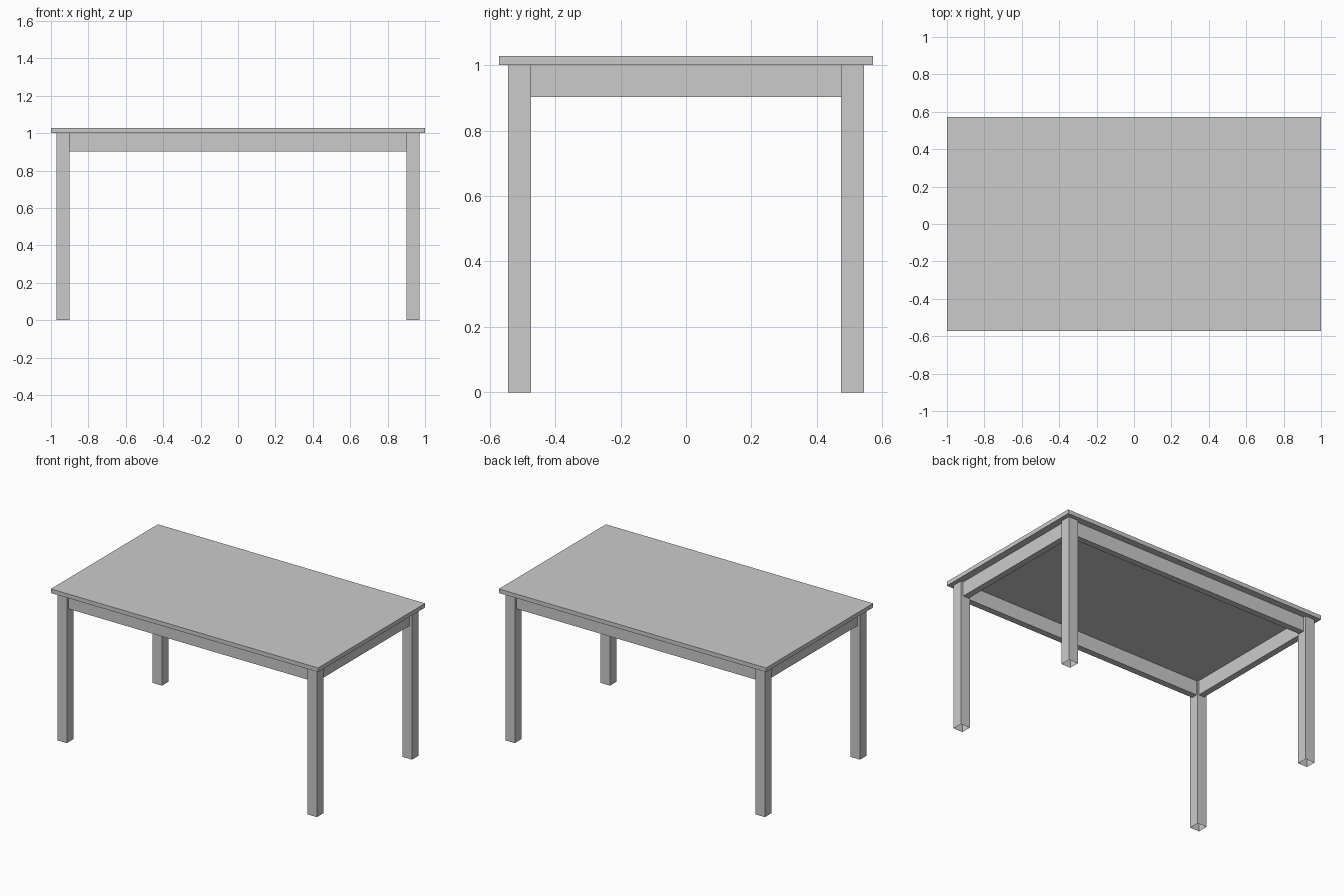
import bpy, bmesh

if "Cube" in bpy.data.objects:
    bpy.data.objects.remove(bpy.data.objects["Cube"])


def box(name, lo, hi, open_bottom=False):
    """Box spanning two corners, optionally without its bottom face."""
    bm = bmesh.new()
    bmesh.ops.create_cube(bm, size=1)
    for v in bm.verts:
        v.co = [lo[i] + (v.co[i] + 0.5) * (hi[i] - lo[i]) for i in range(3)]
    if open_bottom:
        bm.normal_update()
        bottom = [f for f in bm.faces if f.normal.z < -0.9]
        bmesh.ops.delete(bm, geom=bottom, context='FACES_ONLY')
    mesh = bpy.data.meshes.new(name)
    bm.to_mesh(mesh)
    bm.free()
    obj = bpy.data.objects.new(name, mesh)
    bpy.context.collection.objects.link(obj)
    return obj


TOP_Z, THICK = 1.0, 0.028
HX, HY = 1.0, 0.572            # tabletop half sizes
LX, LY, LEG = 0.971, 0.544, 0.07   # outer leg corner and leg width
APRON_Z = 0.902
RECESS, INSET = 0.018, 0.061   # apron outer and inner faces, from leg outside

# Tabletop
box("tabletop", (-HX, -HY, TOP_Z), (HX, HY, TOP_Z + THICK))

# Legs, open at the foot
for sx, side in ((-1, "left"), (1, "right")):
    for sy, end in ((-1, "front"), (1, "back")):
        cx, cy = sx * (LX - LEG / 2), sy * (LY - LEG / 2)
        box(f"{end}_{side}_leg", (cx - LEG / 2, cy - LEG / 2, 0),
            (cx + LEG / 2, cy + LEG / 2, TOP_Z), open_bottom=True)

# Aprons between the legs
for s, name in ((-1, "front"), (1, "back")):
    y0, y1 = sorted((s * (LY - RECESS), s * (LY - INSET)))
    box(f"{name}_apron", (-LX + LEG, y0, APRON_Z), (LX - LEG, y1, TOP_Z))
for s, name in ((-1, "left"), (1, "right")):
    x0, x1 = sorted((s * (LX - RECESS), s * (LX - INSET)))
    box(f"{name}_apron", (x0, -LY + LEG, APRON_Z), (x1, LY - LEG, TOP_Z))
